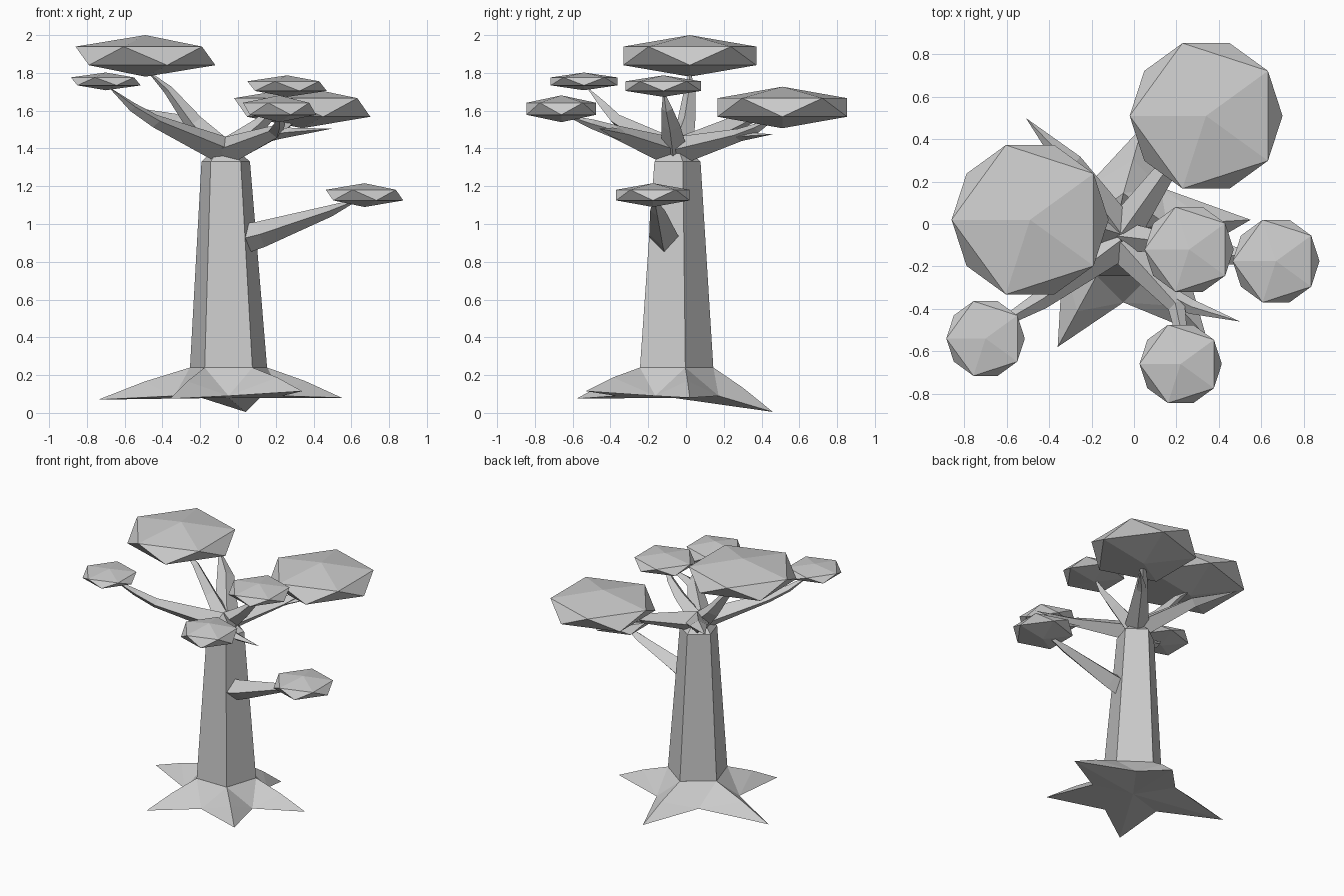
import bpy, bmesh
from math import cos, sin, radians, pi
from mathutils import Vector

if "Cube" in bpy.data.objects:
    bpy.data.objects.remove(bpy.data.objects["Cube"])


def finish(name, bm):
    bmesh.ops.recalc_face_normals(bm, faces=bm.faces)
    me = bpy.data.meshes.new(name)
    bm.to_mesh(me)
    bm.free()
    ob = bpy.data.objects.new(name, me)
    bpy.context.collection.objects.link(ob)
    return ob


def skin(bm, rings):
    """Bridge equal rings of verts, one after another."""
    for a, b in zip(rings, rings[1:]):
        n = len(a)
        for i in range(n):
            bm.faces.new((a[i], a[(i + 1) % n], b[(i + 1) % n], b[i]))


def fan(bm, ring, point):
    tip = bm.verts.new(point)
    for i in range(len(ring)):
        bm.faces.new((ring[i], ring[(i + 1) % len(ring)], tip))


def branch(name, path, sizes):
    """Four-sided tapering limb; sizes are (half width, half height), ends in a point."""
    bm = bmesh.new()
    pts = [Vector(p) for p in path]
    rings = []
    for i, (w, h) in enumerate(sizes):
        d = (pts[i + 1] - pts[max(i - 1, 0)]).normalized()
        side = d.cross(Vector((0, 0, 1))).normalized()
        up = side.cross(d)
        rings.append([bm.verts.new(pts[i] + o) for o in (side * w, up * h, -side * w, -up * h)])
    skin(bm, rings)
    bm.faces.new(rings[0])
    fan(bm, rings[-1], pts[-1])
    return finish(name, bm)


# Five-sided trunk with a pointed crown
bm = bmesh.new()
rings = []
for cx, cy, r, z in ((-0.05, -0.07, 0.215, 0.235), (-0.065, -0.058, 0.135, 1.33)):
    rings.append([bm.verts.new((cx + r * cos(radians(a)), cy + r * sin(radians(a)), z))
                  for a in range(-126, 234, 72)])
skin(bm, rings)
fan(bm, rings[0], (-0.05, -0.07, 0.1))
fan(bm, rings[1], (-0.07, -0.06, 1.45))
finish("trunk", bm)

# Star of roots: ridge from each trunk corner to a tip, valleys between
tips = [(-0.36, -0.58, 0.075), (0.34, -0.53, 0.115), (0.55, 0.02, 0.08),
        (0.04, 0.46, 0.005), (-0.74, 0.07, 0.07)]
bm = bmesh.new()
corner, knee, tip, valley = [], [], [], []
for i, t in enumerate(tips):
    a = radians(-126 + 72 * i)
    c = Vector((-0.05 + 0.215 * cos(a), -0.07 + 0.215 * sin(a), 0.24))
    corner.append(bm.verts.new(c))
    knee.append(bm.verts.new(c.lerp(Vector(t), 0.5) + Vector((0, 0, 0.01))))
    tip.append(bm.verts.new(t))
    b = a + radians(36)
    valley.append(bm.verts.new((-0.05 + 0.3 * cos(b), -0.07 + 0.3 * sin(b), 0.09)))
under = bm.verts.new((-0.05, -0.07, 0.08))
top = bm.verts.new((-0.05, -0.07, 0.24))
for i in range(5):
    j = (i + 1) % 5
    v = valley[i]
    for f in ((corner[i], v, corner[j]), (corner[i], knee[i], v), (knee[i], tip[i], v),
              (corner[j], v, knee[j]), (knee[j], v, tip[j]),
              (tip[i], under, v), (v, under, tip[j]), (corner[i], corner[j], top)):
        bm.faces.new(f)
finish("roots", bm)

# Main limbs and side twigs
branch("front_left_limb", [(-0.08, -0.09, 1.39), (-0.44, -0.36, 1.545), (-0.56, -0.43, 1.62), (-0.69, -0.53, 1.73)],
       [(0.085, 0.075), (0.045, 0.035), (0.03, 0.025)])
branch("upper_left_limb", [(-0.09, -0.04, 1.39), (-0.23, 0.0, 1.53), (-0.37, 0.02, 1.71), (-0.49, 0.02, 1.82)],
       [(0.075, 0.07), (0.05, 0.05), (0.03, 0.025)])
branch("back_left_limb", [(-0.08, -0.02, 1.39), (-0.30, 0.28, 1.54), (-0.51, 0.5, 1.61)],
       [(0.085, 0.075), (0.06, 0.04)])
branch("back_right_limb", [(-0.05, -0.03, 1.39), (0.17, 0.28, 1.47), (0.24, 0.38, 1.51), (0.34, 0.5, 1.58)],
       [(0.085, 0.075), (0.045, 0.035), (0.03, 0.025)])
branch("back_right_twig", [(0.13, 0.23, 1.455), (0.2, 0.32, 1.465), (0.33, 0.46, 1.475)],
       [(0.04, 0.03), (0.03, 0.02)])
branch("upper_right_limb", [(-0.05, -0.06, 1.39), (0.11, -0.08, 1.52), (0.2, -0.1, 1.61), (0.26, -0.12, 1.71)],
       [(0.07, 0.07), (0.05, 0.04), (0.03, 0.025)])
branch("front_right_limb", [(-0.05, -0.1, 1.39), (0.2, -0.38, 1.49), (0.22, -0.5, 1.53), (0.22, -0.65, 1.58)],
       [(0.085, 0.075), (0.045, 0.035), (0.03, 0.025)])
branch("front_right_twig", [(0.14, -0.32, 1.47), (0.27, -0.39, 1.485), (0.5, -0.46, 1.505)],
       [(0.04, 0.035), (0.035, 0.025)])
branch("low_right_limb", [(0.02, -0.11, 0.92), (0.12, -0.12, 0.945), (0.49, -0.15, 1.07), (0.66, -0.17, 1.14)],
       [(0.08, 0.08), (0.075, 0.07), (0.04, 0.03)])

# Flattened leaf pads: x, y, z, radius, half height
pads = {"top_left": (-0.49, 0.02, 1.89, 0.414, 0.11),
        "back_right": (0.34, 0.51, 1.617, 0.403, 0.11),
        "upper_right": (0.26, -0.12, 1.73, 0.235, 0.057),
        "low_right": (0.67, -0.175, 1.153, 0.229, 0.063),
        "front": (0.22, -0.66, 1.61, 0.217, 0.071),
        "front_left": (-0.70, -0.54, 1.755, 0.207, 0.047)}
for name, (x, y, z, r, h) in pads.items():
    bpy.ops.mesh.primitive_ico_sphere_add(subdivisions=1, radius=1, location=(x, y, z), rotation=(0, 0, pi))
    ob = bpy.context.object
    ob.name = name + "_foliage"
    ob.scale = (r, r, h)
